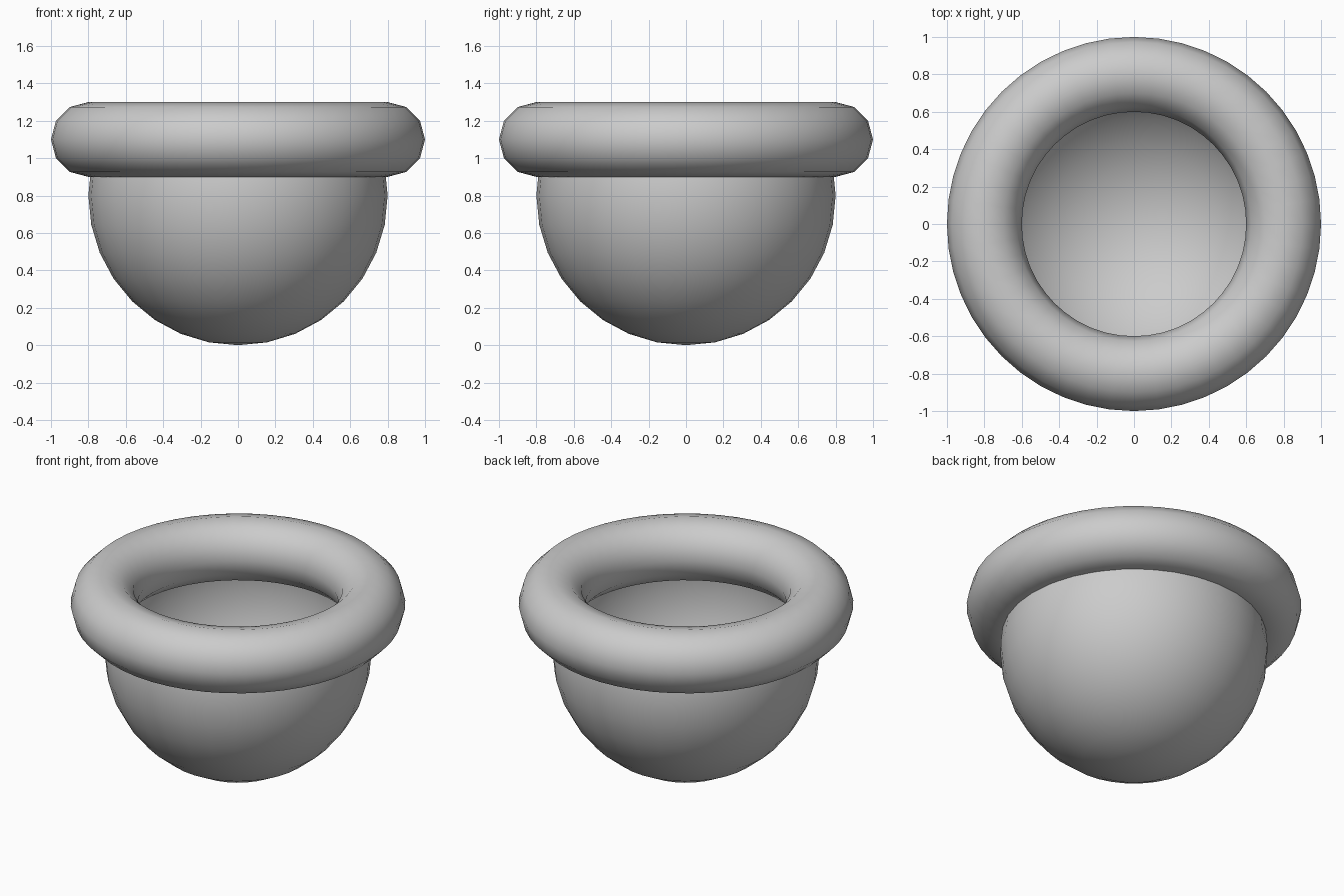
import bpy, bmesh

if "Cube" in bpy.data.objects:
    bpy.data.objects.remove(bpy.data.objects["Cube"])

# Rounded ring forming the rim
bpy.ops.mesh.primitive_torus_add(major_radius=0.8, minor_radius=0.2,
                                 major_segments=48, minor_segments=12,
                                 location=(0, 0, 1.1))
rim = bpy.context.object
rim.name = "rim"
bpy.ops.object.shade_smooth()

# Open bowl: a sphere with its top removed, the edge hidden inside the rim
bpy.ops.mesh.primitive_uv_sphere_add(segments=32, ring_count=16, radius=0.8,
                                     location=(0, 0, 0.8))
bowl = bpy.context.object
bowl.name = "bowl"
bm = bmesh.new()
bm.from_mesh(bowl.data)
bmesh.ops.delete(bm, geom=[v for v in bm.verts if v.co.z > 0.35], context='VERTS')
bm.to_mesh(bowl.data)
bm.free()
bpy.ops.object.shade_smooth()
